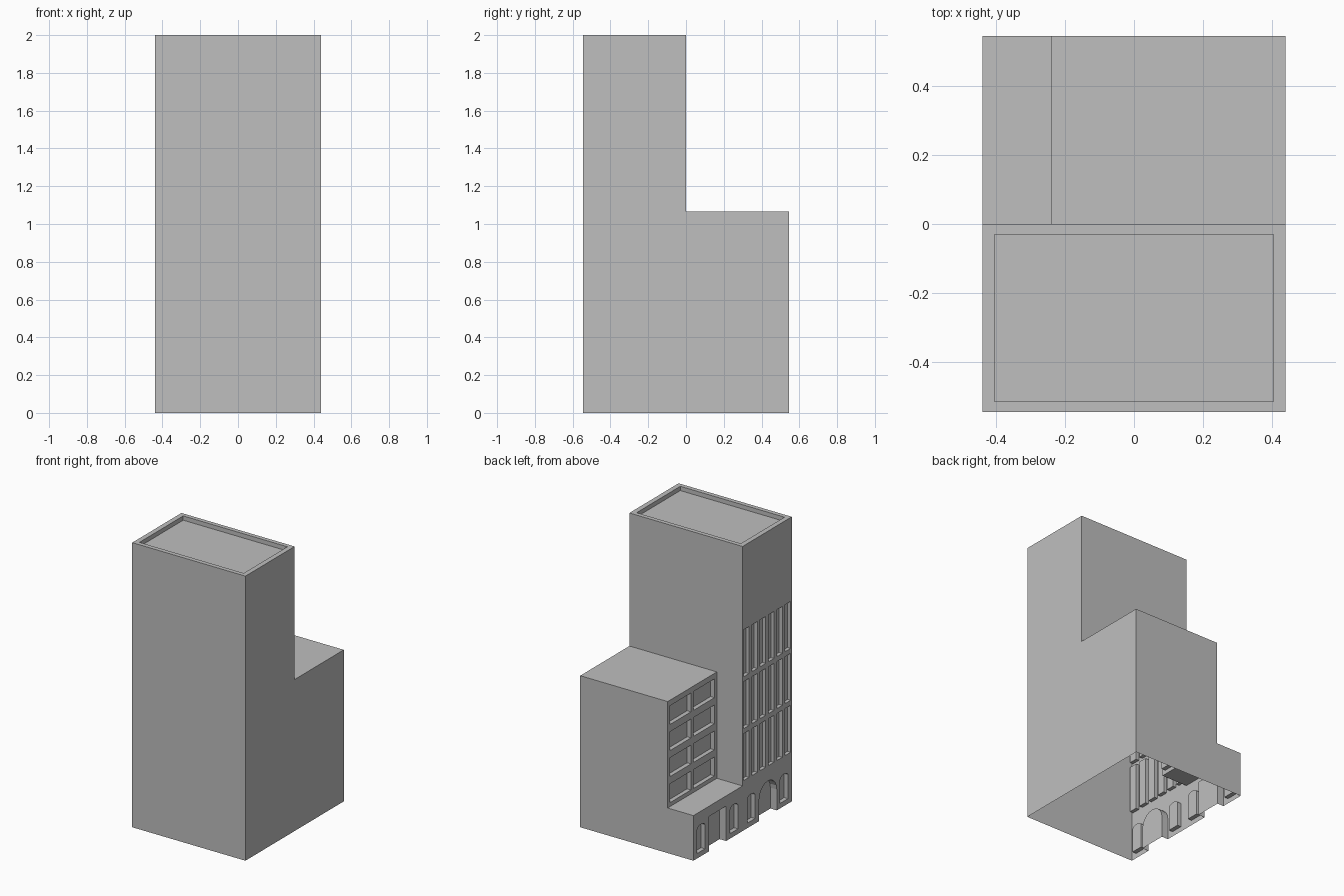
import bpy, bmesh, math

cube = bpy.data.objects.get("Cube")
if cube:
    bpy.data.objects.remove(cube, do_unlink=True)

W, D = 0.44, 0.546              # half width, half depth
ROOF, TERRACE = 1.065, 0.317    # rear block roof, low terrace
STEP_X = -0.24                  # side wall of the rear block


def prism(bm, outline, x0, x1):
    """Extrude a (y, z) outline along x."""
    face = bm.faces.new([bm.verts.new((x0, y, z)) for y, z in outline])
    new = bmesh.ops.extrude_face_region(bm, geom=[face])["geom"]
    verts = [g for g in new if isinstance(g, bmesh.types.BMVert)]
    bmesh.ops.translate(bm, verts=verts, vec=(x1 - x0, 0, 0))


def rect(y, z0, z1, width):
    h = width / 2
    return [(y - h, z0), (y + h, z0), (y + h, z1), (y - h, z1)]


def arch(y, z0, z1, width, rise, steps=10):
    """Rectangle with a rounded head of the given rise."""
    h = width / 2
    head = [(y + h * math.cos(math.pi * i / steps),
             z1 - rise + rise * math.sin(math.pi * i / steps))
            for i in range(steps + 1)]
    return [(y - h, z0), (y + h, z0)] + head


def make_object(name, bm):
    bmesh.ops.recalc_face_normals(bm, faces=bm.faces[:])
    mesh = bpy.data.meshes.new(name)
    bm.to_mesh(mesh)
    bm.free()
    obj = bpy.data.objects.new(name, mesh)
    bpy.context.scene.collection.objects.link(obj)
    return obj


# Main mass: front tower with a lower rear block
bm = bmesh.new()
prism(bm, [(-D, 0), (D, 0), (D, ROOF), (0, ROOF), (0, 2), (-D, 2)], -W, W)
building = make_object("building_shell", bm)

# Terrace notch and sunken tower roof
bm = bmesh.new()
prism(bm, [(0, TERRACE), (0.7, TERRACE), (0.7, 1.2), (0, 1.2)], -0.6, STEP_X)
prism(bm, [(-0.515, 1.97), (-0.03, 1.97), (-0.03, 2.1), (-0.515, 2.1)], -0.405, 0.405)
mass_cutter = make_object("mass_cutter", bm)

bm = bmesh.new()
# Wide windows of the rear block
for col in range(2):
    for row in range(4):
        z = 0.345 + row * 0.183
        prism(bm, rect(0.143 + col * 0.26, z, z + 0.132, 0.232), STEP_X - 0.05, STEP_X + 0.03)
# Tall narrow tower windows
for col in range(6):
    for row in range(3):
        z = 0.35 + row * 0.365
        prism(bm, rect(-0.041 - col * 0.0925, z, z + 0.33, 0.06), -W - 0.05, -W + 0.025)
# Ground floor windows
for y in (-0.461, -0.095, 0.095, 0.461):
    prism(bm, arch(y, 0.035, 0.225, 0.086, 0.025), -W - 0.05, -W + 0.03)
# Square doorway and arched doorway
prism(bm, rect(0.278, -0.1, 0.245, 0.19), -W - 0.05, -W + 0.05)
prism(bm, arch(-0.282, -0.1, 0.245, 0.196, 0.098), -W - 0.05, -W + 0.05)
opening_cutter = make_object("opening_cutter", bm)

# Cut the recesses and bake the result
for cutter in (mass_cutter, opening_cutter):
    cutter.hide_render = True
    mod = building.modifiers.new(cutter.name, "BOOLEAN")
    mod.operation = "DIFFERENCE"
    mod.solver = "EXACT"
    mod.object = cutter
bpy.context.view_layer.update()
graph = bpy.context.evaluated_depsgraph_get()
baked = bpy.data.meshes.new_from_object(building.evaluated_get(graph))
building.modifiers.clear()
building.data = baked
for cutter in (mass_cutter, opening_cutter):
    bpy.data.objects.remove(cutter, do_unlink=True)

# Leave the underside open
bm = bmesh.new()
bm.from_mesh(baked)
floor = [f for f in bm.faces if all(abs(v.co.z) < 0.001 for v in f.verts)]
bmesh.ops.delete(bm, geom=floor, context="FACES")
bm.to_mesh(baked)
bm.free()

# Single plain grey
grey = bpy.data.materials.new("plain_grey")
grey.use_nodes = True
colour = (0.52, 0.52, 0.52, 1)
grey.diffuse_color = colour
grey.node_tree.nodes["Principled BSDF"].inputs["Base Color"].default_value = colour
baked.materials.clear()
baked.materials.append(grey)
for poly in baked.polygons:
    poly.material_index = 0
    poly.use_smooth = False
